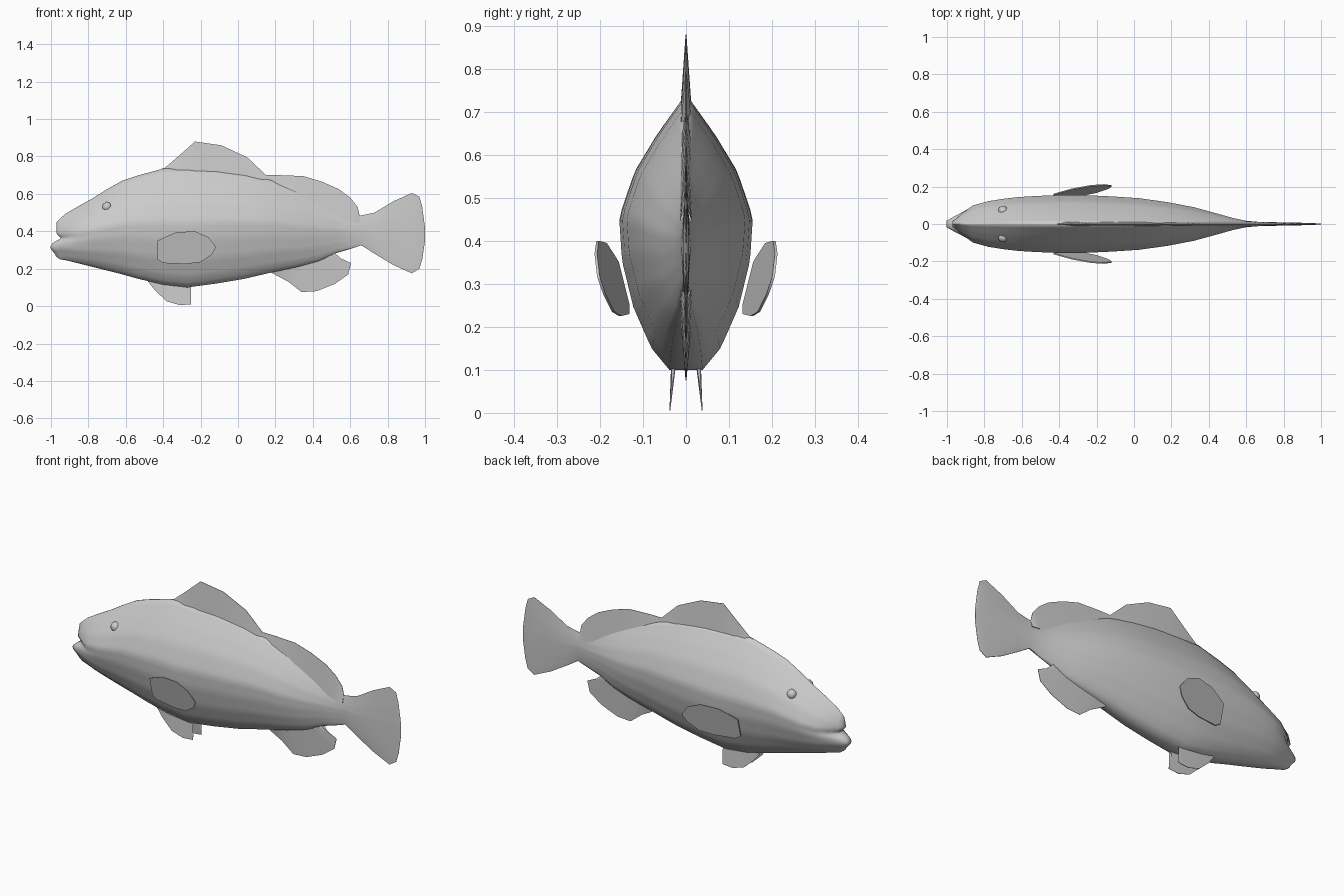
import bpy
import bmesh
from math import exp

cube = bpy.data.objects.get("Cube")
if cube:
    bpy.data.objects.remove(cube, do_unlink=True)

# One plain grey for the whole fish
grey = bpy.data.materials.new("fish grey")
grey.use_nodes = True
grey.diffuse_color = (0.6, 0.6, 0.6, 1)
grey.node_tree.nodes["Principled BSDF"].inputs["Base Color"].default_value = grey.diffuse_color


def finish(name, bm, angle=0.9):
    """Turn a bmesh into a smooth shaded object."""
    bmesh.ops.recalc_face_normals(bm, faces=bm.faces)
    mesh = bpy.data.meshes.new(name)
    bm.to_mesh(mesh)
    bm.free()
    mesh.materials.append(grey)
    obj = bpy.data.objects.new(name, mesh)
    bpy.context.collection.objects.link(obj)
    bpy.ops.object.select_all(action="DESELECT")
    obj.select_set(True)
    bpy.context.view_layer.objects.active = obj
    bpy.ops.object.shade_smooth_by_angle(angle=angle)
    return obj


def skin(bm, rings):
    """Join closed rings of points into a capped tube."""
    loops = [[bm.verts.new(p) for p in ring] for ring in rings]
    count = len(loops[0])
    for near, far in zip(loops, loops[1:]):
        for i in range(count):
            j = (i + 1) % count
            bm.faces.new((near[i], near[j], far[j], far[i]))
    # Caps run as strips from the left half to the right half
    for loop in (loops[0], loops[-1]):
        for i in range(count // 2 - 1):
            bm.faces.new((loop[i], loop[i + 1], loop[-2 - i], loop[-1 - i]))


def lookup(table, t):
    """Read a value from a piecewise linear table."""
    for (a, va), (b, vb) in zip(table, table[1:]):
        if t <= b:
            return va + (vb - va) * (t - a) / (b - a)
    return table[-1][1]


# Cross-section: share of the half width at each share of the height
SECTION = [(0, 0.25), (0.08, 0.52), (0.23, 0.79), (0.4, 0.96), (0.55, 1),
           (0.72, 0.77), (0.86, 0.43), (0.94, 0.2), (1, 0.03)]

# Body and tail stations: x, belly height, back height, half width
STATIONS = [
    (-.97, .265, .45, .02), (-.95, .25, .47, .035), (-.92, .245, .495, .06),
    (-.86, .23, .53, .1), (-.78, .21, .575, .122), (-.7, .19, .625, .135),
    (-.62, .17, .67, .144), (-.53, .145, .7, .15), (-.4, .115, .735, .155),
    (-.27, .1, .735, .155), (-.12, .12, .73, .148), (.03, .145, .71, .138),
    (.18, .18, .675, .117), (.32, .21, .615, .09), (.43, .24, .565, .06),
    (.53, .285, .515, .032), (.6, .305, .49, .017), (.66, .325, .485, .012),
    (.73, .28, .5, .01), (.83, .22, .56, .008), (.93, .175, .605, .006),
    (.97, .2, .585, .004), (.985, .25, .53, .003), (1, .35, .42, .002)]


def mouth_shift(x, z):
    """Push the lower lip forward and cut the mouth crease."""
    weight = max(0, min(1, (-0.86 - x) / 0.1))
    lip = -0.033 * exp(-((z - 0.315) / 0.032) ** 2)
    crease = 0.025 * exp(-((z - 0.363) / 0.014) ** 2)
    return weight * (lip + crease)


# Body with tail fin
STEPS = 26
body = bmesh.new()
rings = []
for x, low, high, width in STATIONS:
    half = []
    for i in range(STEPS + 1):
        t = i / STEPS
        z = low + (high - low) * t
        half.append((x + mouth_shift(x, z), width * lookup(SECTION, t), z))
    rings.append(half + [(px, -py, pz) for px, py, pz in reversed(half)])
skin(body, rings)
finish("body", body, 1.2)


def fin(name, root, edge, root_half, edge_half, centre=lambda x, z: 0, sides=(1,)):
    """Thin tapered plate between a root line and an edge line."""
    for side in sides:
        bm = bmesh.new()
        rings = []
        for (rx, rz), (ex, ez) in zip(root, edge):
            ry, ey = centre(rx, rz), centre(ex, ez)
            corners = ((rx, ry + root_half, rz), (ex, ey + edge_half, ez),
                       (ex, ey - edge_half, ez), (rx, ry - root_half, rz))
            rings.append([(x, side * y, z) for x, y, z in corners])
        skin(bm, rings)
        label = name if len(sides) == 1 else ("left_" if side > 0 else "right_") + name
        finish(label, bm)


def back_height(x):
    return lookup([(s[0], s[2]) for s in STATIONS], x)


# Dorsal fin: tall front lobe and long low rear lobe
dorsal = [(-.41, .735), (-.39, .74), (-.32, .8), (-.23, .88), (-.09, .86), (.05, .795),
          (.15, .7), (.22, .7), (.35, .695), (.45, .665), (.54, .625),
          (.6, .58), (.64, .53), (.65, .485)]
fin("dorsal_fin", [(x, back_height(x) - 0.04) for x, z in dorsal], dorsal, 0.014, 0.001)

# Anal fin with its rounded rear lobe
fin("anal_fin",
    [(.16, .2), (.22, .22), (.28, .23), (.34, .25), (.4, .26), (.45, .27), (.48, .28), (.51, .29)],
    [(.18, .178), (.27, .13), (.34, .075), (.42, .08), (.52, .12), (.59, .17), (.605, .23), (.55, .255)],
    0.014, 0.001)

# Paired pectoral fins, leaning outward toward the tip
fin("pectoral_fin",
    [(-.43, .35), (-.4, .365), (-.33, .395), (-.23, .4), (-.16, .37), (-.12, .32)],
    [(-.43, .25), (-.4, .23), (-.28, .225), (-.2, .235), (-.14, .275), (-.12, .31)],
    0.003, 0.003,
    centre=lambda x, z: 0.153 + 0.17 * (x + 0.42) + 0.25 * (z - 0.32),
    sides=(1, -1))

# Paired pelvic fins under the belly
fin("pelvic_fin",
    [(-.48, .15), (-.42, .14), (-.37, .13), (-.32, .13), (-.28, .12), (-.26, .12), (-.25, .12)],
    [(-.48, .13), (-.44, .08), (-.38, .025), (-.31, .005), (-.25, .01), (-.25, .03), (-.27, .07)],
    0.006, 0.001,
    centre=lambda x, z: 0.038 - 0.08 * z,
    sides=(1, -1))

# Small eyes bulging from the head
for side, label in ((1, "left_eye"), (-1, "right_eye")):
    eye = bmesh.new()
    bmesh.ops.create_uvsphere(eye, u_segments=16, v_segments=10, radius=0.026)
    bmesh.ops.translate(eye, verts=eye.verts, vec=(-0.7, side * 0.071, 0.53))
    finish(label, eye)
